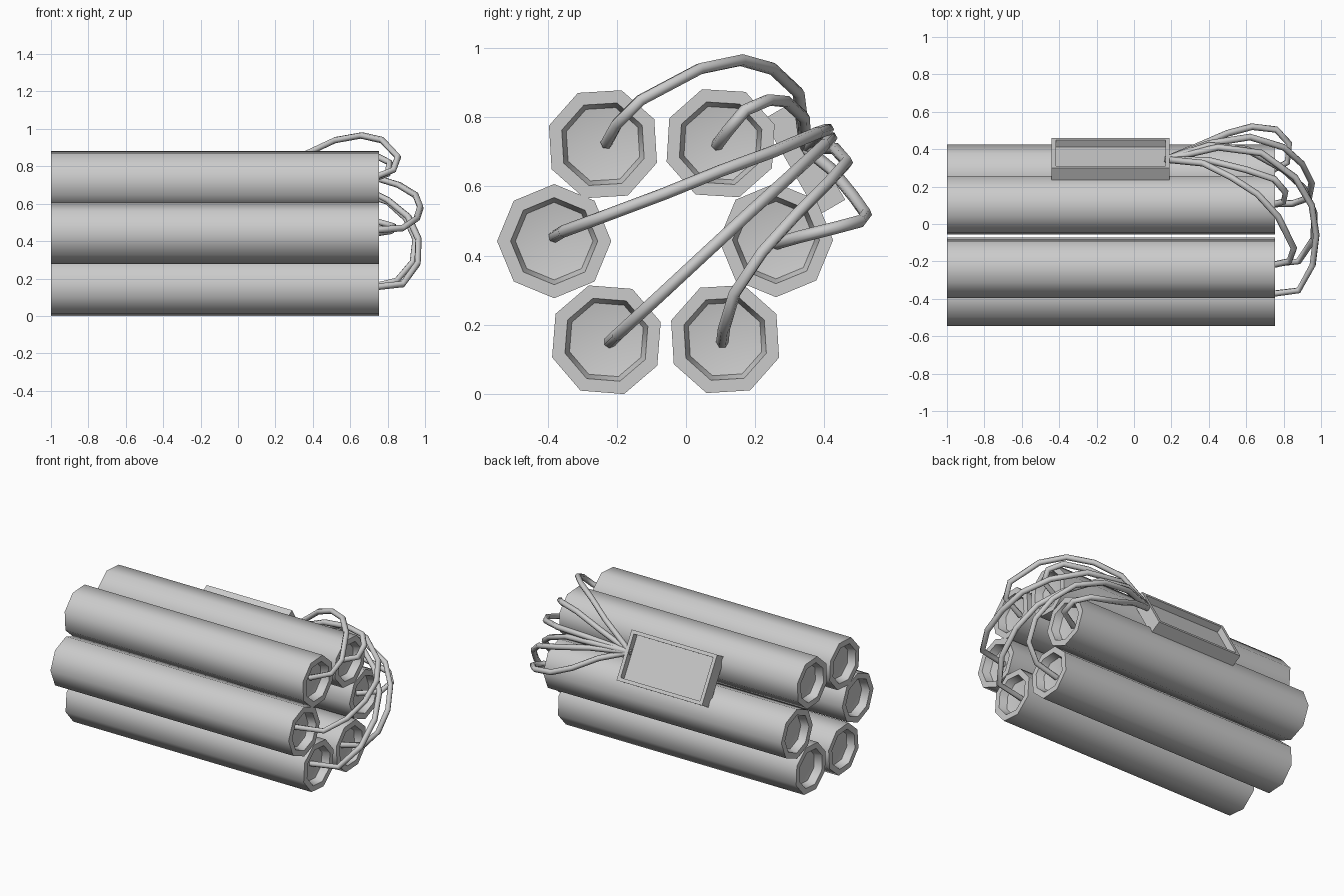
import bpy, bmesh, math
from mathutils import Vector

if "Cube" in bpy.data.objects:
    bpy.data.objects.remove(bpy.data.objects["Cube"])

def make_object(name, bm, angle=50):
    bmesh.ops.recalc_face_normals(bm, faces=bm.faces)
    mesh = bpy.data.meshes.new(name)
    bm.to_mesh(mesh)
    bm.free()
    ob = bpy.data.objects.new(name, mesh)
    smooth(ob, angle)
    return ob

def smooth(ob, angle):
    bpy.context.collection.objects.link(ob)
    bpy.ops.object.select_all(action='DESELECT')
    ob.select_set(True)
    bpy.context.view_layer.objects.active = ob
    bpy.ops.object.shade_smooth_by_angle(angle=math.radians(angle))

# Eight-sided tubes with a recessed bowl at each end
X0, X1, R = -1.0, 0.755, 0.165
PROFILE = [(X0 + .05, .112), (X0, .126), (X0, R), (X1, R), (X1, .126), (X1 - .05, .112)]

def tube(name, y, z, turn):
    bm = bmesh.new()
    rings = []
    for x, r in PROFILE:
        angles = [math.radians(turn + 45 * k) for k in range(8)]
        rings.append([bm.verts.new((x, y + r * math.cos(a), z + r * math.sin(a))) for a in angles])
    for a, b in zip(rings, rings[1:]):
        for k in range(8):
            j = (k + 1) % 8
            bm.faces.new((a[k], a[j], b[j], b[k]))
    for ring, x in ((rings[0], X0 + .07), (rings[-1], X1 - .07)):
        c = bm.verts.new((x, y, z))
        for k in range(8):
            bm.faces.new((ring[k], ring[(k + 1) % 8], c))
    make_object(name, bm)

TUBES = [("upper_front", -.24, .722, 26), ("upper_back", .10, .725, 19),
         ("middle_front", -.381, .442, 0), ("lower_front", -.23, .157, 18),
         ("lower_back", .113, .159, 26), ("middle_back", .26, .445, 0)]
for label, y, z, turn in TUBES:
    tube("tube_" + label, y, z, turn)

# Tilted box with a recessed face, set in the gap between two tubes
bm = bmesh.new()
bmesh.ops.create_cube(bm, size=1)
for v in bm.verts:
    v.co = Vector((v.co.x * .63, v.co.y * .32, (v.co.z - .5) * .09))
bm.normal_update()
face = max(bm.faces, key=lambda f: f.normal.z)
bmesh.ops.inset_region(bm, faces=[face], thickness=.032)
hole = bmesh.ops.extrude_discrete_faces(bm, faces=[face])["faces"][0]
for v in hole.verts:
    v.co.z -= .042
normal = Vector((0, math.cos(math.radians(30)), .5))
up = Vector((0, -.5, math.cos(math.radians(30))))
for v in bm.verts:
    x, t, n = v.co
    v.co = Vector((x - .125, .38, .70)) + up * t + normal * n
make_object("control_box", bm, 30)

# Wires fanning from the box into each tube end
START = (.17, .345, .71)
WIRES = {
    "upper_front": [(.37, .325, .87), (.52, .25, .94), (.66, .16, .965), (.77, .04, .94),
                    (.855, -.13, .85), (.83, -.2, .78), (.69, -.23, .725)],
    "upper_back": [(.40, .34, .80), (.6, .29, .845), (.75, .24, .85), (.81, .17, .82),
                   (.80, .12, .76), (.69, .09, .72)],
    "middle_front": [(.45, .41, .765), (.68, .38, .755), (.86, .25, .70), (.95, .1, .645),
                     (.975, -.06, .58), (.955, -.22, .52), (.88, -.355, .47), (.69, -.38, .455)],
    "lower_front": [(.4, .42, .74), (.6, .4, .72), (.8, .29, .62), (.91, .19, .53),
                    (.965, .06, .41), (.96, -.08, .28), (.88, -.2, .17), (.69, -.22, .15)],
    "lower_back": [(.4, .43, .71), (.62, .465, .67), (.8, .41, .61), (.9, .32, .52),
                   (.95, .22, .41), (.935, .14, .29), (.85, .11, .19), (.69, .105, .15)],
    "middle_back": [(.35, .42, .65), (.5, .485, .57), (.63, .52, .52), (.76, .505, .50),
                    (.83, .43, .48), (.82, .33, .455), (.69, .26, .435)],
}
for label, path in WIRES.items():
    points = [START] + path
    cu = bpy.data.curves.new("wire_path", 'CURVE')
    cu.dimensions = '3D'
    cu.bevel_depth = .018
    cu.bevel_resolution = 1
    cu.use_fill_caps = True
    sp = cu.splines.new('POLY')
    sp.points.add(len(points) - 1)
    for p, co in zip(sp.points, points):
        p.co = (*co, 1)
    temp = bpy.data.objects.new("wire_path", cu)
    mesh = bpy.data.meshes.new_from_object(temp)
    bpy.data.objects.remove(temp)
    smooth(bpy.data.objects.new("wire_" + label, mesh), 65)
